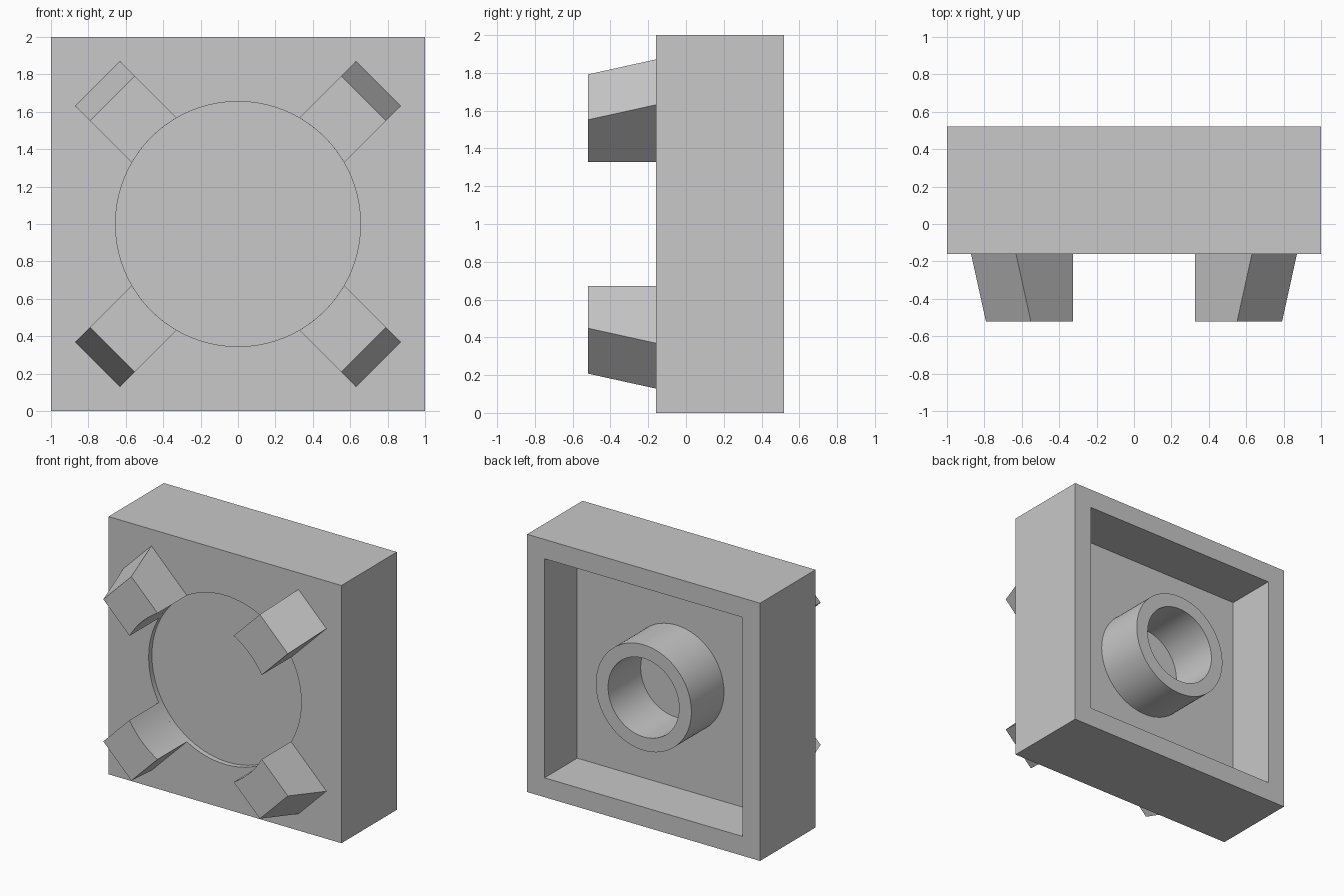
import bpy, bmesh, math
from mathutils import Matrix, Vector

cube = bpy.data.objects.get("Cube")
if cube:
    bpy.data.objects.remove(cube, do_unlink=True)

FRONT, BACK, TIP = -0.16, 0.52, -0.52   # plate front, plate back, claw tips
FLOOR = 0.12                            # floor of the rear cavity
SEAT_R = 0.655                          # round seat and claw inner radius
SEGS = 96

grey = bpy.data.materials.new("plain grey")
grey.use_nodes = True
grey.diffuse_color = (0.58, 0.58, 0.58, 1)
grey.node_tree.nodes["Principled BSDF"].inputs["Base Color"].default_value = (0.58, 0.58, 0.58, 1)


def finish(name, bm):
    bmesh.ops.recalc_face_normals(bm, faces=bm.faces)
    mesh = bpy.data.meshes.new(name)
    bm.to_mesh(mesh)
    bm.free()
    mesh.materials.append(grey)
    obj = bpy.data.objects.new(name, mesh)
    bpy.context.collection.objects.link(obj)
    return obj


def smooth(obj):
    bpy.ops.object.select_all(action="DESELECT")
    obj.select_set(True)
    bpy.context.view_layer.objects.active = obj
    bpy.ops.object.shade_smooth_by_angle(angle=math.radians(30))


def box(name, half, y0, y1):
    bm = bmesh.new()
    bmesh.ops.create_cube(bm, size=1)
    bmesh.ops.transform(bm, verts=bm.verts, matrix=Matrix.Translation((0, (y0 + y1) / 2, 1))
                        @ Matrix.Diagonal((2 * half, y1 - y0, 2 * half, 1)))
    return finish(name, bm)


def cylinder(name, radius, y0, y1):
    bm = bmesh.new()
    bmesh.ops.create_cone(bm, cap_ends=True, segments=SEGS, radius1=radius, radius2=radius,
                          depth=y1 - y0)
    bmesh.ops.transform(bm, verts=bm.verts, matrix=Matrix.Translation((0, (y0 + y1) / 2, 1))
                        @ Matrix.Rotation(math.pi / 2, 4, "X"))
    return finish(name, bm)


def cut(target, cutter):
    mod = target.modifiers.new("cut", "BOOLEAN")
    mod.operation = "DIFFERENCE"
    mod.solver = "EXACT"
    mod.object = cutter
    bpy.context.view_layer.objects.active = target
    bpy.ops.object.modifier_apply(modifier=mod.name)
    bpy.data.objects.remove(cutter, do_unlink=True)


# Square plate, hollow at the back, with a shallow round seat at the front
plate = box("square_plate", 1, FRONT, BACK)
cut(plate, box("cavity_cutter", 0.85, FLOOR, BACK + 0.2))
cut(plate, cylinder("seat_cutter", SEAT_R, FRONT - 0.2, FRONT + 0.04))
smooth(plate)

# Round tube in the rear cavity, sunk slightly into the floor
tube = cylinder("rear_tube", 0.41, FLOOR - 0.04, BACK)
cut(tube, cylinder("bore_cutter", 0.305, FLOOR, BACK + 0.2))
smooth(tube)


# Claws: curved inner face, sloping outer face
def claw(name, angle, half=0.17, base=1.062, tip=0.95):
    sweep = math.asin(half / SEAT_R)
    bm = bmesh.new()
    rings = []
    for y, reach in ((FRONT, base), (TIP, tip)):
        arc = [sweep * (i / 6 - 1) for i in range(13)]
        pts = [(SEAT_R * math.cos(a), SEAT_R * math.sin(a)) for a in arc]
        pts += [(reach, half), (reach, -half)]
        rings.append([bm.verts.new((r, y, t)) for r, t in pts])
    low, high = rings
    bm.faces.new(low)
    bm.faces.new(high)
    for i in range(len(low)):
        j = (i + 1) % len(low)
        bm.faces.new((low[i], low[j], high[j], high[i]))
    bmesh.ops.transform(bm, verts=bm.verts, matrix=Matrix.Translation((0, 0, 1))
                        @ Matrix.Rotation(-angle, 4, "Y"))
    smooth(finish(name, bm))


for i, corner in enumerate(("upper_left", "upper_right", "lower_right", "lower_left")):
    claw(corner + "_claw", math.radians(45 + 90 * i))
